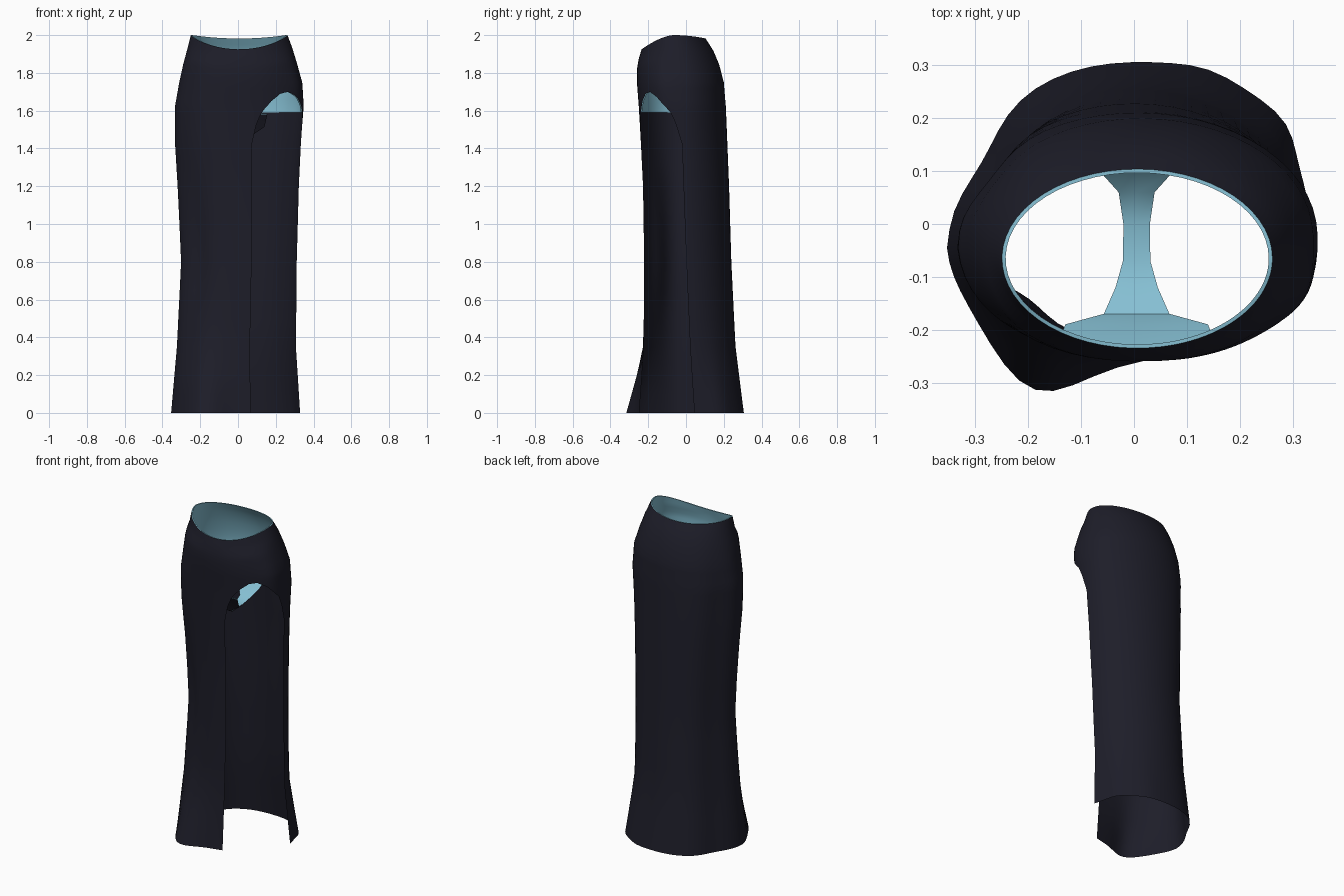
import bpy, bmesh
from math import sin, cos, pi, exp, copysign

cube = bpy.data.objects.get("Cube")
if cube:
    bpy.data.objects.remove(cube)


def material(name, rgb):
    m = bpy.data.materials.new(name)
    m.use_nodes = True
    m.diffuse_color = (*rgb, 1)
    bsdf = m.node_tree.nodes["Principled BSDF"]
    bsdf.inputs["Base Color"].default_value = (*rgb, 1)
    bsdf.inputs["Roughness"].default_value = 0.8
    return m


NAVY = material("dark navy cloth", (0.0125, 0.0125, 0.022))
BLUE = material("pale blue lining", (0.24, 0.53, 0.66))


def interp(table, v):
    """Piecewise linear lookup; each row is (key, value, ...)."""
    if v <= table[0][0]:
        return table[0][1:]
    for a, b in zip(table, table[1:]):
        if v <= b[0]:
            f = (v - a[0]) / (b[0] - a[0])
            return tuple(p + (q - p) * f for p, q in zip(a[1:], b[1:]))
    return table[-1][1:]


# Silhouette: height, right x, left x, front y, back y
OUTLINE = [
    (0, -.355, .335, -.245, .305), (.35, -.325, .31, -.225, .262),
    (.8, -.305, .312, -.222, .24), (1.2, -.322, .322, -.228, .228),
    (1.45, -.336, .334, -.24, .218), (1.62, -.335, .347, -.25, .211),
    (1.75, -.312, .338, -.26, .2), (1.85, -.29, .312, -.26, .176),
    (1.93, -.268, .288, -.25, .145), (2, -.25, .262, -.235, .104),
]
# Slit arch: angle round the hip, height
ARCH = [(-1.39, 1.42), (-1.32, 1.55), (-1.24, 1.6), (-1.1, 1.65), (-.92, 1.69),
        (-.75, 1.7), (-.55, 1.675), (-.22, 1.59), (-.1, 1.52), (0, 1.42)]
SLIT = (-1.39, 0)


def bump(t, centre, width):
    return exp(-((t - centre) / width) ** 2)


def hip_point(t, z, inset=0):
    """Point on the skirt surface at angle t and nominal height z."""
    x0, x1, y0, y1 = interp(OUTLINE, z)
    cx, cy = (x0 + x1) / 2, -.02 - .045 * max(0, (z - 1.75) / .25)
    t2 = t + .2 * max(0, 1 - z / 1.4) * bump(t, 0, .6)   # slit drifts back
    power = .88 if sin(t2) < 0 and z < 1.9 else 1
    c = copysign(abs(cos(t2)) ** power, cos(t2))
    s = copysign(abs(sin(t2)) ** power, sin(t2))
    x = cx + ((x1 - x0) / 2 - inset) * c
    y = cy + ((y1 - cy if s > 0 else cy - y0) - inset) * s
    # Flared hem at the front right, softly pinched thigh above it
    low = max(0, 1 - z / .4)
    y *= 1 + .42 * low * bump(t, -2.1, .42) + .07 * low * bump(t, 1.05, .3)
    k = 1 - .14 * bump(t, -2.4, .4) * bump(z, .85, .4)
    # Flatter back right, fuller back left hem, rounded left hip
    k -= .09 * bump(t, 2.65, .35) * min(1, (2 - z) / .5)
    k += .08 * low * bump(t, .6, .3) + .04 * bump(t, -.45, .3) * bump(z, 1.72, .12)
    # Dipped waistline
    if z > 1.75:
        dip = .075 * max(0, -sin(t)) ** 1.6 + .018 * max(0, sin(t)) ** 2
        z -= dip * (z - 1.75) / .25
    return (x * k, y * k, z)


# Columns are spaced so that two of them fall on the slit edges
N_SLIT, N_REST = 24, 44
ANGLES = [SLIT[0] + (SLIT[1] - SLIT[0]) * i / N_SLIT for i in range(N_SLIT)]
ANGLES += [SLIT[1] + (2 * pi + SLIT[0]) * i / N_REST for i in range(N_REST)]
ANGLES = [t if t <= pi else t - 2 * pi for t in ANGLES]


def finish(name, bm, mat):
    me = bpy.data.meshes.new(name)
    bm.to_mesh(me)
    bm.free()
    ob = bpy.data.objects.new(name, me)
    bpy.context.collection.objects.link(ob)
    me.materials.append(mat)
    bpy.ops.object.select_all(action='DESELECT')
    ob.select_set(True)
    bpy.context.view_layer.objects.active = ob
    bpy.ops.object.shade_smooth_by_angle(angle=.6)


def loft(name, rings, mat, open_rows=0, flip=False):
    """Join rings of points; the first open_rows bands skip the slit."""
    bm = bmesh.new()
    verts = [[bm.verts.new(p) for p in ring] for ring in rings]
    n = len(ANGLES)
    for r in range(len(rings) - 1):
        for i in range(n):
            if r < open_rows and i < N_SLIT:
                continue
            j = (i + 1) % n
            quad = [verts[r][i], verts[r][j], verts[r + 1][j], verts[r + 1][i]]
            bm.faces.new(quad[::-1] if flip else quad)
    # Rows that meet along the slit arch are merged there
    bmesh.ops.delete(bm, geom=[v for v in bm.verts if not v.link_faces], context='VERTS')
    bmesh.ops.remove_doubles(bm, verts=bm.verts, dist=.0005)
    finish(name, bm, mat)


def ring(z, inset=0):
    return [hip_point(t, z, inset) for t in ANGLES]


def arch_ring(floor, inset=0):
    """A ring that rises over the slit arch."""
    heights = [max(floor, interp(ARCH, t)[0]) if SLIT[0] - .01 <= t <= .01 else floor
               for t in ANGLES]
    return [hip_point(t, z, inset) for t, z in zip(ANGLES, heights)]


# Outer skirt, open at the slit below the arch
lower = [0, .1, .2, .35, .5, .65, .8, 1, 1.2, 1.32]
middle = [1.59, 1.625, 1.66, 1.69]
upper = [1.72, 1.75, 1.8, 1.85, 1.89, 1.93, 1.965, 2]
rings = [ring(z) for z in lower]
rings += [arch_ring(z) for z in [1.42, 1.5] + middle]
rings += [ring(z) for z in upper]
loft("skirt", rings, NAVY, open_rows=len(lower))

# Lining inside the hips, closed to the skirt by a thin rim at the waist
INSET = .007
rings = [arch_ring(z, INSET) for z in middle]
rings += [ring(z, INSET) for z in upper] + [ring(2)]
loft("hip_lining", rings, BLUE, flip=True)

# Gusset strap between the legs: y, height, half width
STRAP = [(-.228, 1.585, .15), (-.19, 1.52, .135), (-.17, 1.47, .062),
         (-.12, 1.44, .04), (-.07, 1.43, .026), (0, 1.43, .025),
         (.06, 1.45, .034), (.1, 1.5, .07), (.15, 1.55, .08), (.195, 1.6, .085)]


def strap(name, drop, mat, flip):
    bm = bmesh.new()
    rows = [[bm.verts.new((k * w + .005, y, z - drop)) for k in (-1, 0, 1)]
            for y, z, w in STRAP]
    for a, b in zip(rows, rows[1:]):
        for k in range(2):
            quad = [a[k], a[k + 1], b[k + 1], b[k]]
            bm.faces.new(quad[::-1] if flip else quad)
    finish(name, bm, mat)


strap("gusset_lining", 0, BLUE, False)
strap("gusset_outside", .006, NAVY, True)
